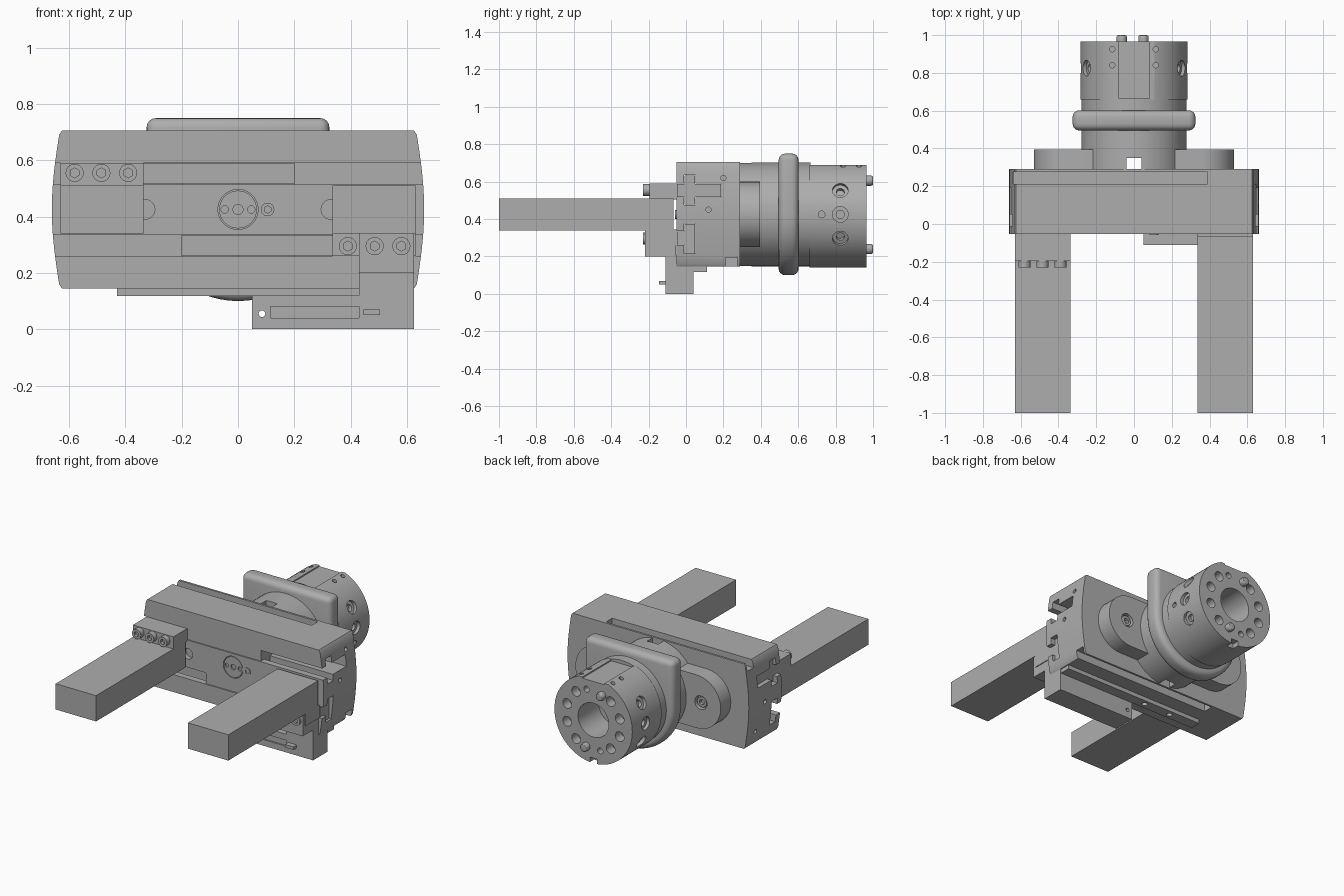
import bpy, bmesh, math
from mathutils import Matrix, Vector

if "Cube" in bpy.data.objects:
    bpy.data.objects.remove(bpy.data.objects["Cube"])

ZC = 0.425  # height of the main axis

metal = bpy.data.materials.new("plain grey metal")
metal.use_nodes = True
grey = (0.42, 0.42, 0.42, 1)
metal.diffuse_color = grey
metal.node_tree.nodes["Principled BSDF"].inputs["Base Color"].default_value = grey


def finish(name, bm):
    bmesh.ops.recalc_face_normals(bm, faces=bm.faces)
    mesh = bpy.data.meshes.new(name)
    bm.to_mesh(mesh)
    bm.free()
    mesh.materials.append(metal)
    ob = bpy.data.objects.new(name, mesh)
    bpy.context.collection.objects.link(ob)
    return ob


def box(name, x, y, z):
    bm = bmesh.new()
    size = [abs(r[1] - r[0]) for r in (x, y, z)]
    mid = [(r[0] + r[1]) / 2 for r in (x, y, z)]
    m = Matrix.Translation(mid) @ Matrix.Diagonal(size).to_4x4()
    bmesh.ops.create_cube(bm, size=1, matrix=m)
    return finish(name, bm)


def rod(name, start, direction, length, radius, sides=24):
    bm = bmesh.new()
    d = Vector(direction).normalized()
    m = Matrix.Translation(Vector(start) + d * length / 2) @ d.to_track_quat('Z', 'Y').to_matrix().to_4x4()
    bmesh.ops.create_cone(bm, cap_ends=True, segments=sides, radius1=radius,
                          radius2=radius, depth=length, matrix=m)
    return finish(name, bm)


def prism(name, outline, y0, y1):
    bm = bmesh.new()
    face = bm.faces.new([bm.verts.new((x, y0, z)) for x, z in outline])
    ext = bmesh.ops.extrude_face_region(bm, geom=[face])
    moved = [v for v in ext["geom"] if isinstance(v, bmesh.types.BMVert)]
    bmesh.ops.translate(bm, verts=moved, vec=(0, y1 - y0, 0))
    return finish(name, bm)


def bake(ob):
    deps = bpy.context.evaluated_depsgraph_get()
    mesh = bpy.data.meshes.new_from_object(ob.evaluated_get(deps))
    ob.modifiers.clear()
    ob.data = mesh


def cut(ob, cutters):
    for c in cutters:
        mod = ob.modifiers.new("cut", 'BOOLEAN')
        mod.operation, mod.solver, mod.object = 'DIFFERENCE', 'EXACT', c
    bake(ob)
    for c in cutters:
        bpy.data.objects.remove(c)


def soften(ob, width, segments=4):
    mod = ob.modifiers.new("round", 'BEVEL')
    mod.width, mod.segments, mod.limit_method = width, segments, 'ANGLE'
    mod.angle_limit = math.radians(40)
    bake(ob)


def flip(s, r):
    """Half-turn a height range about the main axis when s is -1."""
    return sorted(ZC + s * (v - ZC) for v in r)


def screw(name, x, y, z, radius, length, direction=-1):
    head = rod(name, (x, y - direction * 0.01, z), (0, direction, 0), length + 0.01, radius)
    end = y + direction * length
    cut(head, [rod("socket", (x, end - direction * 0.02, z), (0, direction, 0), 0.05, radius * 0.55, 6)])


# Housing with gently bowed ends
side = [(0.635 + 0.026 * math.cos(math.pi / 2 * t / 6), ZC + 0.265 * t / 6) for t in range(-6, 7)]
half = [(0.625, 0.145)] + side + [(0.625, 0.705)]
body = prism("housing", half + [(-x, z) for x, z in reversed(half)], -0.052, 0.29)
cutters = []
for s in (1, -1):
    # Guide slots for the jaw slides
    cutters.append(box("slot", (-1, 1), (-0.1, 0.19 if s > 0 else 0.05), flip(s, (0.515, 0.59))))
    cutters.append(box("slot_cross", (-1, 1), (-0.01, 0.05), flip(s, (0.475, 0.635))))
    # Sensor groove with round end
    cutters.append(box("groove", (-s, s * 0.39), (0.212, 0.276), flip(s, (0.655, 0.8))))
    cutters.append(rod("groove_end", (s * 0.39, 0.245, ZC + s * 0.655), (0, 0, s), 0.1, 0.038))
    # Screw pockets on the front and small holes in the ends
    cutters.append(rod("pocket", (s * 0.33, -0.1, ZC), (0, 1, 0), 0.08, 0.035))
    for y, z in ((0.12, 0.45), (0.2, 0.62)):
        cutters.append(rod("end_hole", (s * 0.6, y, ZC + s * (z - ZC)), (s, 0, 0), 0.2, 0.014, 16))
cutters.append(rod("front_pocket", (0, -0.1, ZC), (0, 1, 0), 0.06, 0.071, 40))
cut(body, cutters)

# Front cap with three holes, and the small plug beside it
cap = rod("front_cap", (0, -0.02, ZC), (0, -1, 0), 0.03, 0.067, 40)
cut(cap, [rod("cap_hole", (x, -0.08, ZC), (0, 1, 0), 0.05, r, 16)
          for x, r in ((-0.047, 0.013), (0, 0.018), (0.047, 0.013))])
screw("front_plug", 0.105, -0.052, ZC, 0.024, 0.006)

# Jaws, their slides and screws
for s, label in ((1, "right"), (-1, "left")):
    jx = (-s * 0.63, -s * 0.335)
    box(label + "_finger", jx, (-1, -0.066), (0.34, 0.51))
    box(label + "_jaw_mount", jx, (-0.195, -0.05), flip(s, (0.505, 0.59)))
    sx = (-s * 0.63, s * 0.2)
    box(label + "_slide", sx, (-0.048, 0.188 if s > 0 else 0.045), flip(s, (0.517, 0.588)))
    box(label + "_slide_cross", sx, (-0.008, 0.048), flip(s, (0.477, 0.633)))
    for x in (0.39, 0.485, 0.58):
        screw(label + "_jaw_screw", -s * x, -0.195, ZC + s * 0.13, 0.032, 0.035)

# Sensor bracket under the left jaw
box("bracket_arm", (0.43, 0.625), (-0.218, -0.054), (0.2, 0.345))
bracket = box("bracket_foot", (0.05, 0.625), (-0.11, 0.04), (0, 0.12))
cut(bracket, [box("foot_groove", (0.115, 0.43), (-0.2, -0.1), (0.04, 0.08)),
              rod("foot_hole", (0.085, -0.2, 0.055), (0, 1, 0), 0.4, 0.012, 16)])
box("bracket_post", (0.43, 0.625), (-0.11, 0.04), (0.119, 0.205))
box("bracket_pin", (0.445, 0.505), (-0.145, -0.1), (0.05, 0.07))

# Rail on the underside
rail = box("bottom_rail", (-0.43, 0.62), (0.04, 0.112), (0.118, 0.16))
cut(rail, [rod("rail_hole", (x, 0.076, 0.1), (0, 0, 1), 0.04, 0.018, 16) for x in (-0.22, -0.02)])

# Rounded rear boss with two sunken screws
arc = [math.pi * (t / 20 - 0.5) for t in range(21)]
right = [(0.355 + 0.175 * math.cos(a), ZC + 0.175 * math.sin(a)) for a in arc]
boss = prism("rear_boss", right + [(-x, -z + 2 * ZC) for x, z in right], 0.28, 0.395)
cut(boss, [box("boss_window", (-0.04, 0.04), (0.29, 0.35), (0, 1))]
    + [rod("boss_pocket", (x, 0.36, ZC), (0, 1, 0), 0.1, 0.045) for x in (-0.385, 0.385)])
for x in (-0.385, 0.385):
    screw("boss_screw", x, 0.355, ZC, 0.034, 0.03, 1)

# Neck of the rear hub
neck = rod("neck", (0, 0.285, ZC), (0, 1, 0), 0.38, 0.278, 64)
cut(neck, [box("neck_window", (-0.04, 0.04), (0.29, 0.35), (0, 1))])

# Collar plate: square above, round below
low = [(0.325 * math.cos(a - math.pi / 2), ZC + 0.325 * math.sin(a - math.pi / 2)) for a in
       [math.pi * (t / 32 - 0.5) for t in range(33)]]
collar = prism("collar", low + [(0.325, 0.75), (-0.325, 0.75)], 0.495, 0.602)
soften(collar, 0.035)

# Coupling drum with bore, face holes and side holes
drum = rod("coupling_drum", (0, 0.66, ZC), (0, 1, 0), 0.305, 0.284, 80)
cutters = [rod("bore", (0, 0.75, ZC), (0, 1, 0), 0.4, 0.112, 48),
           box("top_flat", (-0.4, 0.4), (0.6, 1), (0.688, 0.9)),
           box("top_channel", (-0.08, 0.08), (0.6, 1), (0.68, 0.9)),
           box("bottom_notch", (-0.025, 0.025), (0.92, 1), (0, 0.175))]
for s in (1, -1):
    for deg in (-51, -17, 17, 51):
        a = math.radians(deg)
        at = (s * 0.2 * math.cos(a), 0.9, ZC + 0.2 * math.sin(a))
        cutters.append(rod("face_hole", at, (0, 1, 0), 0.1, 0.032, 20))
    cutters.append(rod("dowel_hole", (s * 0.05, 0.9, ZC + s * 0.19), (0, 1, 0), 0.1, 0.02, 16))
    for y in (0.84, 0.925):
        cutters.append(rod("top_hole", (s * 0.115, y, 0.65), (0, 0, 1), 0.1, 0.014, 12))
    # Three stepped holes across each side
    for deg in (-27, 0, 27):
        a = math.radians(deg)
        d = Vector((s * math.cos(a), 0, math.sin(a)))
        c = Vector((0, 0.825, ZC))
        cutters.append(rod("side_hole", c + d * 0.262, d, 0.1, 0.042))
        cutters.append(rod("side_socket", c + d * 0.24, d, 0.1, 0.022, 16))
    cutters.append(rod("side_pin_hole", (s * 0.26, 0.725, ZC), (s, 0, 0), 0.1, 0.018, 16))
cut(drum, cutters)

# Locating pins on the coupling face
for x, z in ((-0.065, 0.605), (0.05, 0.24)):
    pin = rod("locating_pin", (x, 0.94, z), (0, 1, 0), 0.06, 0.027)
    soften(pin, 0.01, 3)

# Smooth the round parts and keep machined edges crisp
bpy.ops.object.select_all(action='DESELECT')
for ob in bpy.context.collection.objects:
    if ob.type == 'MESH' and ob.data.materials and ob.data.materials[0] == metal:
        ob.select_set(True)
        bpy.context.view_layer.objects.active = ob
bpy.ops.object.shade_smooth_by_angle(angle=math.radians(30))
